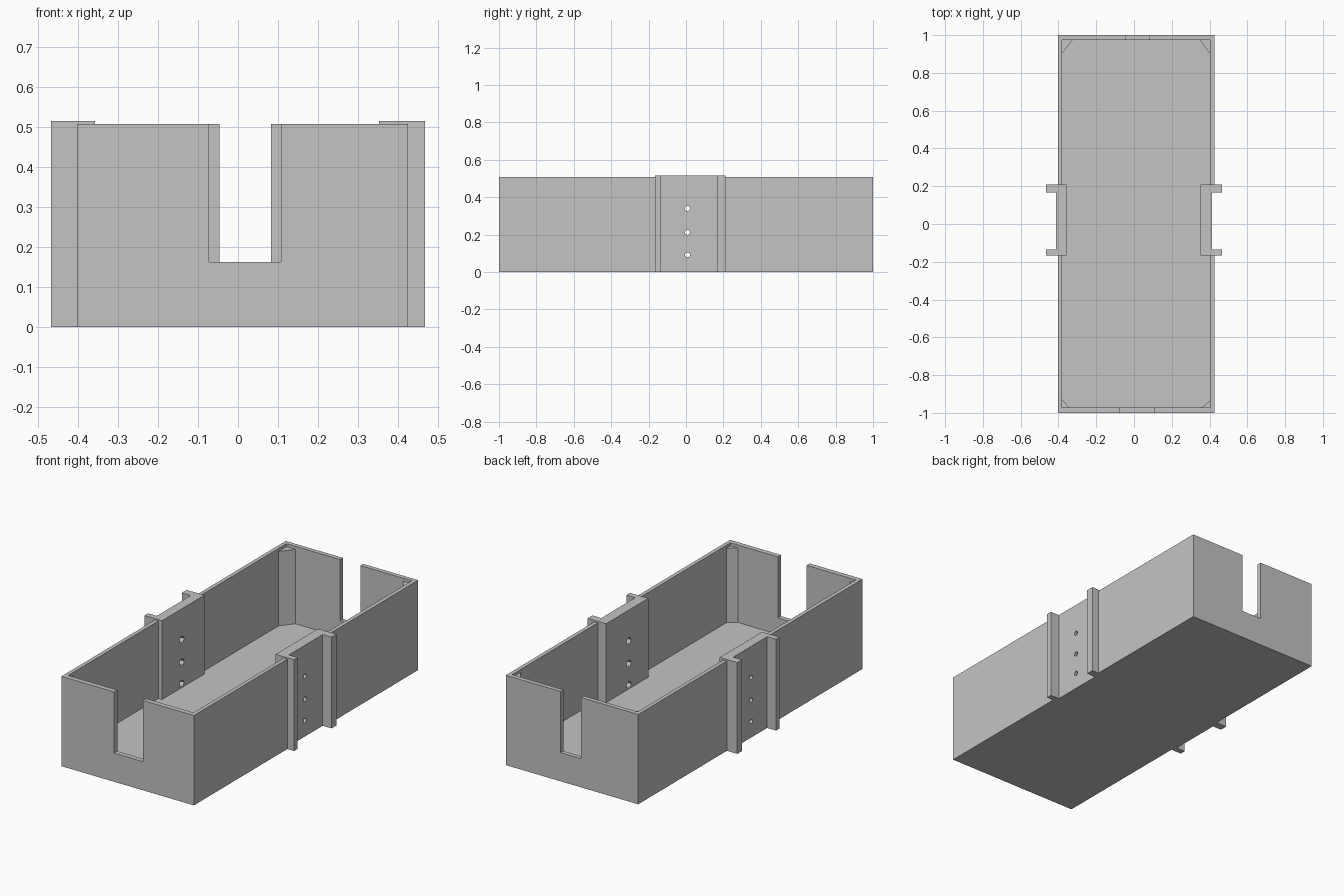
import bpy, bmesh, math
from mathutils import Matrix

old = bpy.data.objects.get("Cube")
if old:
    bpy.data.objects.remove(old)

GREY = (0.55, 0.55, 0.55, 1)
mat = bpy.data.materials.new("plain grey")
mat.use_nodes = True
mat.diffuse_color = GREY
bsdf = next(n for n in mat.node_tree.nodes if n.type == "BSDF_PRINCIPLED")
bsdf.inputs["Base Color"].default_value = GREY


def make(name, bm):
    bmesh.ops.recalc_face_normals(bm, faces=bm.faces)
    me = bpy.data.meshes.new(name)
    bm.to_mesh(me)
    bm.free()
    me.materials.append(mat)
    ob = bpy.data.objects.new(name, me)
    bpy.context.collection.objects.link(ob)
    return ob


def prism(name, outline, z0, z1):
    """Extrude a flat xy outline from z0 up to z1."""
    bm = bmesh.new()
    face = bm.faces.new([bm.verts.new((x, y, z0)) for x, y in outline])
    top = bmesh.ops.extrude_face_region(bm, geom=[face])["geom"]
    verts = [v for v in top if isinstance(v, bmesh.types.BMVert)]
    bmesh.ops.translate(bm, verts=verts, vec=(0, 0, z1 - z0))
    return make(name, bm)


def box(name, x0, x1, y0, y1, z0, z1):
    return prism(name, [(x0, y0), (x1, y0), (x1, y1), (x0, y1)], z0, z1)


def rod(name, x0, x1, y, z, radius, sides):
    """Cylinder lying along x."""
    bm = bmesh.new()
    place = Matrix.Translation(((x0 + x1) / 2, y, z)) @ Matrix.Rotation(math.pi / 2, 4, "Y")
    bmesh.ops.create_cone(bm, cap_ends=True, segments=sides, radius1=radius,
                          radius2=radius, depth=abs(x1 - x0), matrix=place)
    return make(name, bm)


def cut(ob, cutter):
    mod = ob.modifiers.new("cut", "BOOLEAN")
    mod.operation = "DIFFERENCE"
    mod.solver = "EXACT"
    mod.object = cutter
    bpy.context.view_layer.objects.active = ob
    bpy.ops.object.modifier_apply(modifier=mod.name)
    bpy.data.objects.remove(cutter)


# Main dimensions
LEFT, RIGHT, HEIGHT, FLOOR = -0.402, 0.425, 0.507, 0.07
IN_L, IN_R, IN_F, IN_B = -0.38, 0.403, -0.972, 0.975
PAD_F, PAD_B = -0.167, 0.21
SILL = 0.162

# Open tray with a slot in each end wall and gaps for the brackets
tray = box("tray", LEFT, RIGHT, -1, 1, 0, HEIGHT)
cut(tray, box("cavity", IN_L, IN_R, IN_F, IN_B, FLOOR, 1))
cut(tray, box("front_slot", -0.073, 0.107, -1.1, -0.9, SILL, 1))
cut(tray, box("back_slot", -0.046, 0.082, 0.9, 1.1, SILL, 1))
cut(tray, box("right_gap", 0.352, 1, PAD_F, PAD_B, -1, 1))
cut(tray, box("left_gap", -1, -0.357, PAD_F, PAD_B, -1, 1))

# Side brackets: thick pad with two outer rails and three stepped screw holes
for name, side, inner in (("left_bracket", 1, 0.352), ("right_bracket", -1, 0.357)):
    face, rail = 0.412, 0.467
    outline = [(inner, PAD_F), (rail, PAD_F), (rail, -0.135), (face, -0.135),
               (face, 0.167), (rail, 0.167), (rail, PAD_B), (inner, PAD_B)]
    bracket = prism(name, [(side * x, y) for x, y in outline], 0, 0.515)
    for z in (0.092, 0.212, 0.34):
        cut(bracket, rod("bore", side * 0.3, side * 0.5, 0.008, z, 0.013, 16))
        cut(bracket, rod("recess", side * 0.3, side * 0.385, 0.008, z, 0.022, 6))

# Triangular posts in the inner corners, just below the rim
for name, x, y, dx, dy in (
        ("back_right_post", IN_L, IN_B, 0.055, -0.07),
        ("back_left_post", IN_R, IN_B, -0.055, -0.075),
        ("front_right_post", IN_L, IN_F, 0.037, 0.042),
        ("front_left_post", IN_R, IN_F, -0.047, 0.037)):
    prism(name, [(x, y), (x + dx, y), (x, y + dy)], FLOOR, 0.49)
